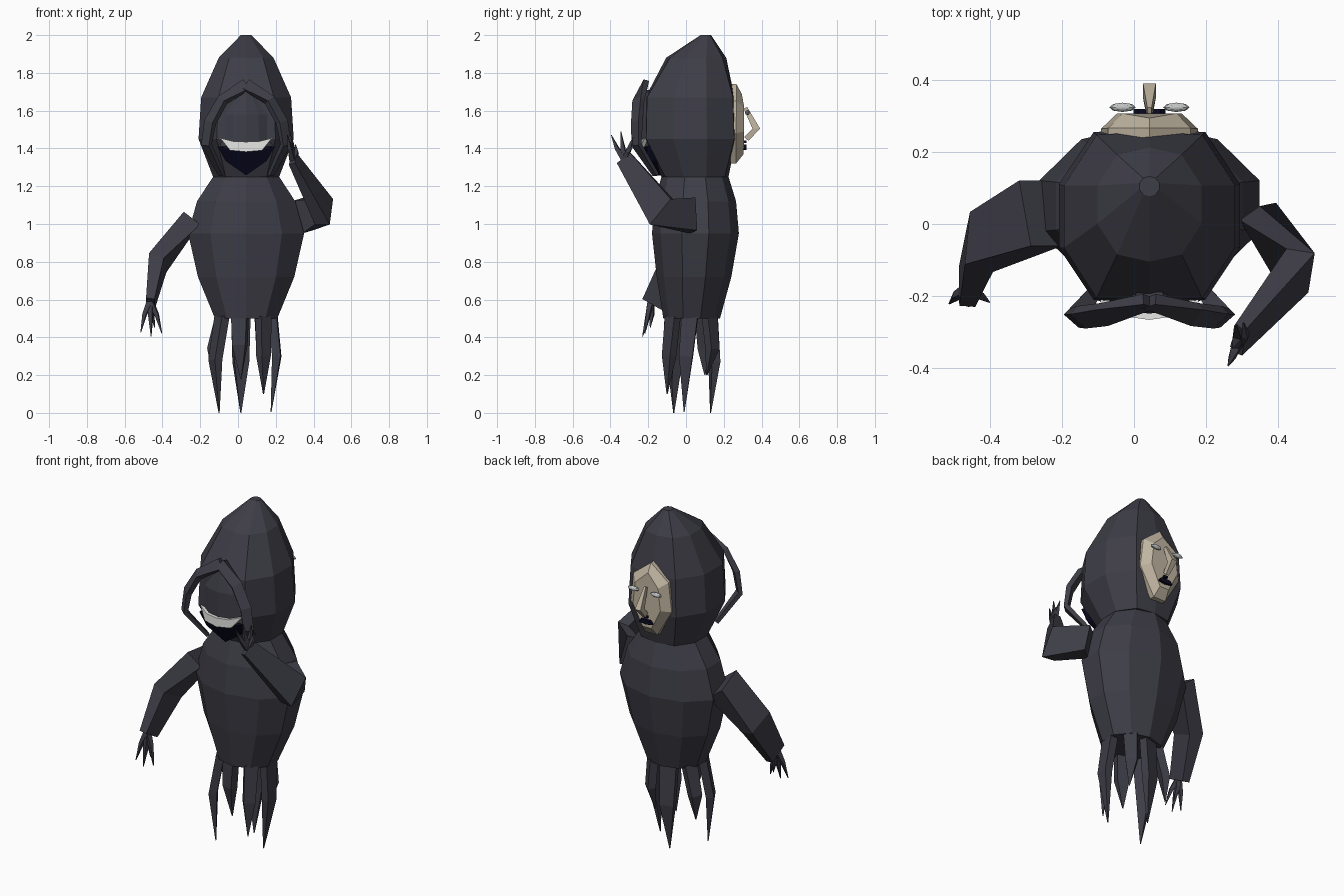
import bpy, bmesh, math
from mathutils import Vector

CX = 0.043  # body axis offset


def material(name, rgb):
    m = bpy.data.materials.new(name)
    m.diffuse_color = (*rgb, 1)
    return m


DARK = material("charcoal", (0.048, 0.047, 0.063))
CREAM = material("cream", (0.53, 0.46, 0.355))
WHITE = material("tooth white", (0.82, 0.82, 0.80))
NAVY = material("dark navy", (0.003, 0.003, 0.016))
GREY = material("eye grey", (0.55, 0.56, 0.56))


def finish(bm, name, mat):
    bmesh.ops.recalc_face_normals(bm, faces=bm.faces)
    me = bpy.data.meshes.new(name)
    bm.to_mesh(me)
    bm.free()
    me.materials.append(mat)
    ob = bpy.data.objects.new(name, me)
    bpy.context.collection.objects.link(ob)
    return ob


def loft(name, rings, mat):
    bm = bmesh.new()
    vs = [[bm.verts.new(p) for p in r] for r in rings]
    n = len(vs[0])
    for a, b in zip(vs, vs[1:]):
        for i in range(n):
            j = (i + 1) % n
            bm.faces.new((a[i], a[j], b[j], b[i]))
    bm.faces.new(vs[0])
    bm.faces.new(vs[-1])
    return finish(bm, name, mat)


def ring(z, hw, y0, y1, flat=1.0, n=10):
    """Ten-sided ring with a corner at the front; flat squares off front and back."""
    rx, ry, cy = hw / math.cos(math.pi / n), (y1 - y0) / 2, (y0 + y1) / 2
    pts = []
    for i in range(n):
        a = -math.pi / 2 + 2 * math.pi * i / n
        y = max(-ry, min(ry, ry * math.sin(a) * flat))
        pts.append((CX + rx * math.cos(a), cy + y, z))
    return pts


def limb(name, stations, mat=DARK):
    """Four-sided limb; each station is (centre, width axis, width, thickness)."""
    P = [Vector(s[0]) for s in stations]
    rings = []
    for i, (p, ax, w, t) in enumerate(stations):
        d = (P[min(i + 1, len(P) - 1)] - P[max(i - 1, 0)]).normalized()
        a = Vector(ax)
        a = (a - d * a.dot(d)).normalized()
        b = d.cross(a)
        rings.append([P[i] + a * u * w / 2 + b * v * t / 2
                      for u, v in ((-1, -1), (1, -1), (1, 1), (-1, 1))])
    return loft(name, rings, mat)


def plate(name, pts, depth, mat):
    """Outline at the surface, pushed back by depth along y."""
    return loft(name, [pts, [(x, y + depth, z) for x, y, z in pts]], mat)


# Body and hood
loft("body", [ring(*r) for r in (
    (0.50, 0.165, -0.12, 0.18), (0.72, 0.255, -0.155, 0.24),
    (0.95, 0.307, -0.18, 0.28), (1.12, 0.26, -0.165, 0.265),
    (1.25, 0.175, -0.13, 0.225))], DARK)
loft("hood", [ring(*r) for r in (
    (1.25, 0.175, -0.13, 0.225, 1.1), (1.45, 0.252, -0.22, 0.265, 1.19),
    (1.67, 0.238, -0.215, 0.257, 1.19), (1.88, 0.145, -0.105, 0.213, 1.08),
    (2.00, 0.028, 0.077, 0.133))], DARK)

# Bulging face under the arch
loft("front_face", [[(CX + s * w, y, z) for s, y in (
    (-1, -0.20), (-0.5, yf + 0.012), (0, yf), (0.5, yf + 0.012), (1, -0.20), (0, -0.12))]
    for z, w, yf in ((1.41, 0.137, -0.25), (1.58, 0.13, -0.25), (1.71, 0.04, -0.22))], DARK)

# Arched mandibles framing the front
for s, side in ((-1, "left"), (1, "right")):
    A = (s * 0.75, 0.65, 0.1)
    limb(side + "_mandible", [
        ((CX, -0.215, 1.738), (0, 0.3, 1), 0.06, 0.03),
        ((CX + s * 0.125, -0.252, 1.655), A, 0.06, 0.03),
        ((CX + s * 0.19, -0.26, 1.54), A, 0.06, 0.03),
        ((CX + s * 0.21, -0.262, 1.42), A, 0.055, 0.025),
        ((CX + s * 0.13, -0.16, 1.26), A, 0.03, 0.02)])

# Front mouth and teeth
plate("front_mouth", [(CX + x, y, z) for x, y, z in (
    (-0.15, -0.21, 1.41), (-0.07, -0.245, 1.40), (0, -0.255, 1.40), (0.07, -0.245, 1.40),
    (0.15, -0.21, 1.41), (0.11, -0.20, 1.335), (0, -0.18, 1.258),
    (-0.11, -0.20, 1.335))], 0.05, NAVY)
plate("front_teeth", [(CX + x, y, z) for x, y, z in (
    (-0.137, -0.218, 1.455), (-0.07, -0.257, 1.438), (0, -0.267, 1.435), (0.07, -0.257, 1.438),
    (0.137, -0.218, 1.455), (0.085, -0.252, 1.39), (0, -0.267, 1.382),
    (-0.085, -0.252, 1.39))], 0.04, WHITE)

# Arms
limb("right_arm", [
    ((0.345, 0.035, 1.045), (-0.3, 0, 1), 0.18, 0.07),
    ((0.455, -0.13, 1.065), (0.1, 0.62, 0.7), 0.175, 0.08),
    ((0.29, -0.325, 1.345), (0.1, 0.78, 0.6), 0.09, 0.035)])
limb("left_arm", [
    ((-0.26, 0.03, 1.01), (0, 1, 0.0), 0.19, 0.11),
    ((-0.425, -0.05, 0.795), (0.1, 1, -0.5), 0.165, 0.085),
    ((-0.465, -0.175, 0.575), (0, 1, -0.5), 0.125, 0.045)])


def hand(side, wrist, fingers):
    for i, (knuckle, tip) in enumerate(fingers):
        limb(f"{side}_finger_{i + 1}", [
            (wrist, (0.3, 1, 0), 0.03, 0.03), (knuckle, (0.3, 1, 0), 0.02, 0.02),
            (tip, (0.3, 1, 0), 0.003, 0.003)])


hand("right", (0.29, -0.325, 1.34), [
    ((0.275, -0.365, 1.40), (0.262, -0.395, 1.47)), ((0.28, -0.335, 1.41), (0.275, -0.345, 1.49)),
    ((0.29, -0.30, 1.40), (0.285, -0.28, 1.46)), ((0.31, -0.31, 1.38), (0.305, -0.275, 1.42))])
hand("left", (-0.465, -0.185, 0.59), [
    ((-0.495, -0.20, 0.52), (-0.515, -0.222, 0.425)), ((-0.462, -0.205, 0.50), (-0.46, -0.23, 0.405)),
    ((-0.43, -0.20, 0.52), (-0.403, -0.218, 0.42)), ((-0.455, -0.18, 0.52), (-0.44, -0.19, 0.45))])

# Tentacle legs: root, bend, tip, width
LEGS = [((0.015, 0.135, 0.51), (0.015, 0.15, 0.27), (0.015, 0.13, 0), 0.095),
        ((0.135, -0.07, 0.51), (0.135, -0.09, 0.30), (0.135, -0.10, 0.10), 0.075),
        ((-0.085, -0.04, 0.51), (-0.12, -0.06, 0.28), (-0.10, -0.065, 0), 0.085),
        ((0.185, 0.02, 0.51), (0.205, 0.0, 0.30), (0.175, -0.01, 0.005), 0.085),
        ((-0.085, 0.09, 0.51), (-0.13, 0.10, 0.34), (-0.135, 0.10, 0.20), 0.075),
        ((0.13, 0.125, 0.51), (0.135, 0.14, 0.34), (0.125, 0.11, 0.20), 0.075),
        ((0.01, -0.08, 0.51), (0.01, -0.09, 0.36), (0.015, -0.075, 0.18), 0.085)]
for i, (root, bend, tip, w) in enumerate(LEGS):
    out = (root[1] - 0.03, CX - root[0], 0)  # wide side follows the body rim
    limb(f"tentacle_{i + 1}", [(root, out, w, 0.045), (bend, out, w * 0.85, 0.045),
                               (tip, out, 0.004, 0.004)])

# Pale mask on the back of the hood
outline = [(0, 0.267, 1.74), (0.115, 0.267, 1.65), (0.135, 0.265, 1.48), (0.04, 0.265, 1.32),
           (-0.04, 0.265, 1.32), (-0.135, 0.265, 1.48), (-0.115, 0.267, 1.65)]
inner = [(0, 0.295, 1.69), (0.075, 0.308, 1.62), (0.09, 0.308, 1.49), (0.03, 0.305, 1.37),
         (-0.03, 0.305, 1.37), (-0.09, 0.308, 1.49), (-0.075, 0.308, 1.62)]
loft("mask", [[(CX + x, y - o, z) for x, y, z in r]
              for r, o in ((outline, 0.03), (outline, 0), (inner, 0))], CREAM)
limb("mask_nose", [
    ((CX, 0.315, 1.615), (1, 0, 0), 0.012, 0.02), ((CX, 0.372, 1.505), (1, 0, 0), 0.036, 0.04),
    ((CX, 0.32, 1.45), (1, 0, 0), 0.02, 0.03)], CREAM)
for s, side in ((-1, "left"), (1, "right")):
    bm = bmesh.new()
    bmesh.ops.create_uvsphere(bm, u_segments=8, v_segments=6, radius=1)
    bmesh.ops.scale(bm, vec=(0.037, 0.013, 0.013), verts=bm.verts)
    bmesh.ops.translate(bm, vec=(CX + s * 0.075, 0.325, 1.59), verts=bm.verts)
    finish(bm, side + "_mask_eye", GREY)
plate("mask_mouth", [(CX + x, 0.32, z) for x, z in (
    (-0.045, 1.40), (-0.03, 1.42), (0.03, 1.42), (0.045, 1.40), (0, 1.393))], -0.018, NAVY)
plate("mask_lip", [(CX + x, 0.32, z) for x, z in (
    (-0.012, 1.43), (0.012, 1.43), (0.012, 1.442), (-0.012, 1.442))], -0.018, NAVY)
